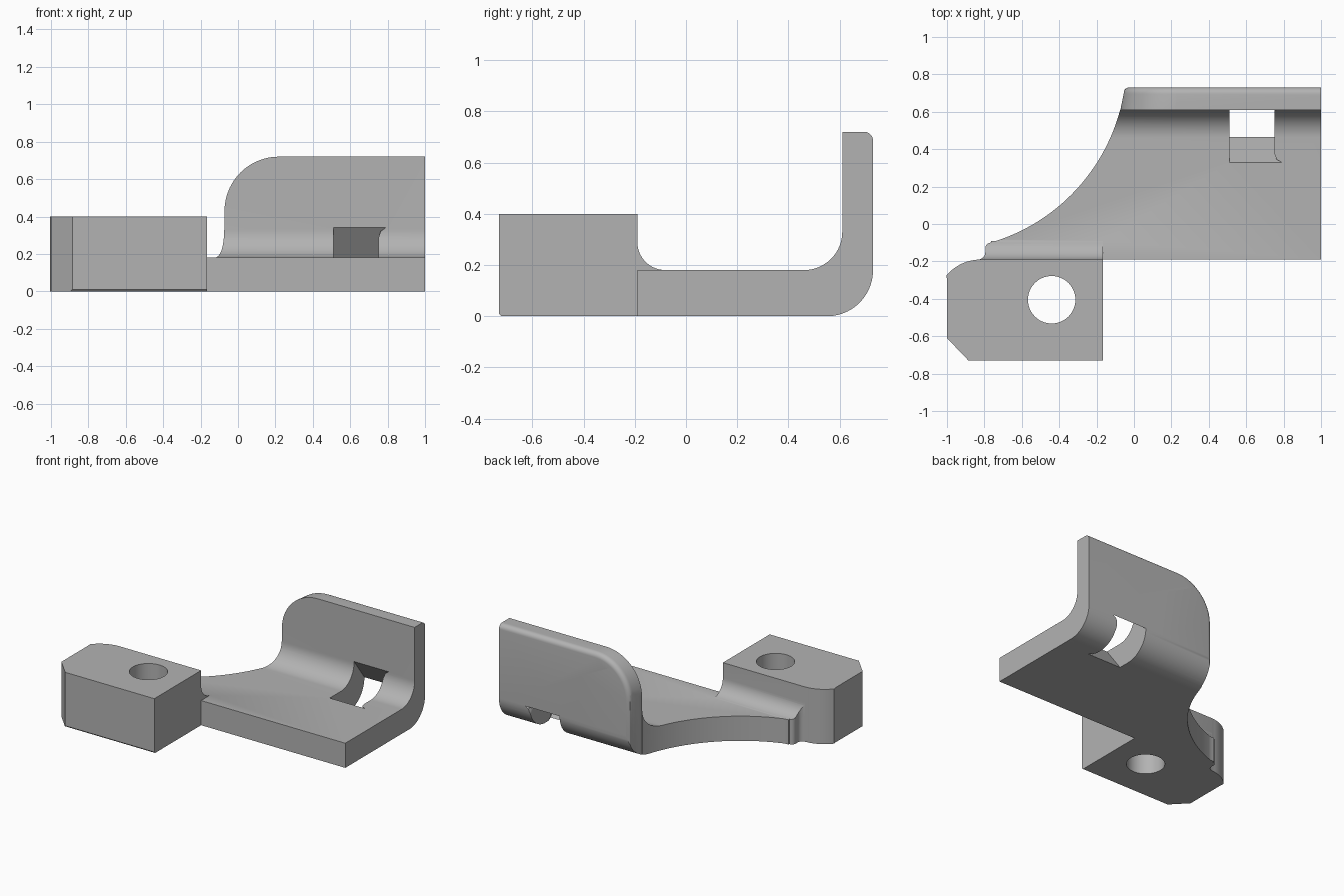
import bpy
import bmesh
from math import sin, cos, radians
from mathutils import Vector

cube = bpy.data.objects.get("Cube")
if cube:
    bpy.data.objects.remove(cube)

grey = bpy.data.materials.new("plain_grey")
grey.use_nodes = True
colour = (0.45, 0.45, 0.45, 1)
grey.diffuse_color = colour
grey.node_tree.nodes["Principled BSDF"].inputs["Base Color"].default_value = colour


def arc(cx, cy, r, start, end, n=16):
    """Points on an arc, angles in degrees."""
    angles = [radians(start + (end - start) * i / n) for i in range(n + 1)]
    return [(cx + r * cos(a), cy + r * sin(a)) for a in angles]


def loft(name, sections):
    """Closed solid through matching rings of points."""
    bm = bmesh.new()
    rings = [[bm.verts.new(p) for p in ring] for ring in sections]
    n = len(rings[0])
    for a, b in zip(rings, rings[1:]):
        for i in range(n):
            j = (i + 1) % n
            bm.faces.new((a[i], a[j], b[j], b[i]))
    bm.faces.new(rings[0])
    bm.faces.new(rings[-1])
    bmesh.ops.recalc_face_normals(bm, faces=bm.faces)
    mesh = bpy.data.meshes.new(name)
    bm.to_mesh(mesh)
    bm.free()
    mesh.materials.append(grey)
    ob = bpy.data.objects.new(name, mesh)
    bpy.context.collection.objects.link(ob)
    return ob


def along_x(name, pts, lo, hi):
    return loft(name, [[(x, y, z) for y, z in pts] for x in (lo, hi)])


def along_z(name, pts, lo, hi):
    return loft(name, [[(x, y, z) for x, y in pts] for z in (lo, hi)])


def combine(target, other, operation):
    """Apply a boolean and remove the helper."""
    mod = target.modifiers.new("combine", 'BOOLEAN')
    mod.operation = operation
    mod.solver = 'EXACT'
    mod.object = other
    bpy.ops.object.select_all(action='DESELECT')
    bpy.context.view_layer.objects.active = target
    target.select_set(True)
    bpy.ops.object.modifier_apply(modifier=mod.name)
    bpy.data.objects.remove(other)


# Bent plate: L-shaped side profile across the full width
bend = [(-0.19, 0), *arc(0.55, 0.18, 0.18, -90, 0, 20), (0.73, 0.72), (0.61, 0.72),
        *arc(0.46, 0.33, 0.15, 0, -90, 20), (-0.19, 0.18)]
bracket = along_x("bracket", bend, -1.1, 1)

# Plan outline with the large concave sweep and the neck corner
plan = [(1.1, -0.3), (1.1, 0.8), (-0.05, 0.8),
        *arc(-1.05, 0.87, 1.01, -5, -74, 40),
        *arc(-0.765, -0.13, 0.03, 110, 180, 6),
        *arc(-0.835, -0.15, 0.04, 0, -90, 8), (-0.835, -0.3)]
combine(bracket, along_z("plan_cutter", plan, -0.2, 1), 'INTERSECT')


# Flange outline: rounded upper corner and softened rear rim
def flange_ring(y, left, inset=0):
    corner = arc(left + 0.29, 0.43, 0.29 - inset, 180, 90, 18)
    pts = [(1.1, -0.1), (left + inset, -0.1), *corner, (1.1, 0.72 - inset)]
    return [(x, y, z) for x, z in pts]


rim = [flange_ring(0.695 + 0.035 * sin(radians(a)), -0.06, 0.035 * (1 - cos(radians(a))))
       for a in range(0, 91, 15)]
rings = [flange_ring(-0.5, -1.1), flange_ring(0.58, -1.1), flange_ring(0.61, -0.072)]
combine(bracket, loft("flange_cutter", rings + rim), 'INTERSECT')

# Slanted slot through the bend, flared at one side
right, low, high = 0.75, 0.372, 0.692
section = [(0.51, low), (right + 0.04, low), (right + 0.012, low + 0.012), (right, low + 0.04),
           (right, high - 0.04), (right + 0.012, high - 0.012), (right + 0.04, high), (0.51, high)]
across, through = Vector((0, 0.8, 0.6)), Vector((0, 0.6, -0.8))
slot = [[Vector((x, 0, 0)) + across * v + through * t for x, v in section] for t in (-0.1, 0.6)]
combine(bracket, loft("slot_cutter", slot), 'DIFFERENCE')

# Mounting block with a fillet onto the plate
block_side = [(-0.72, 0), (-0.09, 0), (-0.09, 0.18),
              *arc(-0.08, 0.29, 0.11, 264, 180, 12), (-0.19, 0.4), (-0.73, 0.4), (-0.73, 0.01)]
block = along_x("mounting_block", block_side, -1.1, -0.165)
block_plan = [(-0.1, -0.8), (-0.1, 0), (-0.765, 0), (-0.765, -0.1),
              *arc(-0.765, -0.13, 0.03, 110, 180, 6),
              *arc(-0.835, -0.15, 0.04, 0, -90, 8),
              *arc(-0.82, -0.43, 0.24, 94, 140, 10),
              (-1, -0.295), (-1, -0.61), (-0.885, -0.73), (-0.885, -0.8)]
combine(block, along_z("block_cutter", block_plan, -0.2, 1), 'INTERSECT')
combine(block, along_z("hole_cutter", arc(-0.44, -0.405, 0.127, 0, 352.5, 47), -0.2, 1), 'DIFFERENCE')

# Join into one solid with crisp edges
combine(bracket, block, 'UNION')
bpy.ops.object.shade_smooth_by_angle(angle=radians(28))
